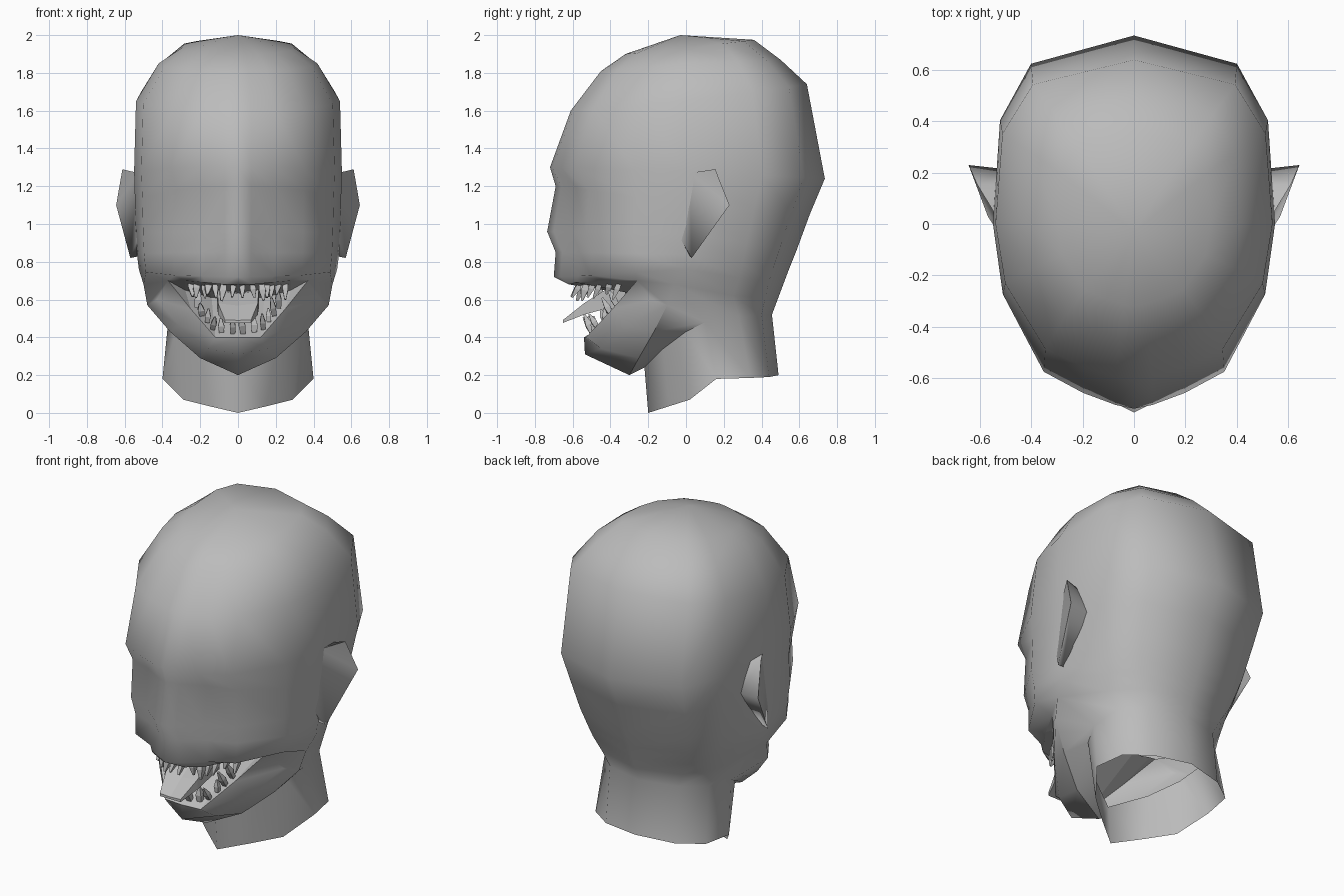
import bpy, bmesh, math, random
from mathutils import Vector

if "Cube" in bpy.data.objects:
    bpy.data.objects.remove(bpy.data.objects["Cube"])

random.seed(4)
grey = bpy.data.materials.new("grey")
grey.diffuse_color = (0.5, 0.5, 0.5, 1)
grey.use_nodes = True
grey.node_tree.nodes["Principled BSDF"].inputs["Base Color"].default_value = grey.diffuse_color


def finish(name, bm, smooth, recalc=True):
    if recalc:
        bmesh.ops.recalc_face_normals(bm, faces=bm.faces)
    me = bpy.data.meshes.new(name)
    bm.to_mesh(me)
    bm.free()
    me.materials.append(grey)
    for p in me.polygons:
        p.use_smooth = smooth
    ob = bpy.data.objects.new(name, me)
    bpy.context.collection.objects.link(ob)
    return ob


def mirror(bm):
    geom = bm.verts[:] + bm.edges[:] + bm.faces[:]
    new = bmesh.ops.duplicate(bm, geom=geom)["geom"]
    for v in new:
        if isinstance(v, bmesh.types.BMVert):
            v.co.x *= -1
    bmesh.ops.reverse_faces(bm, faces=[f for f in new if isinstance(f, bmesh.types.BMFace)])
    bmesh.ops.remove_doubles(bm, verts=bm.verts, dist=0.0005)


# Skull: stacked half rings running from the face centre to the back centre
COLS = [(0, -1), (.13, -.98), (.36, -.915), (.64, -.8), (.93, -.38),
        (1, 0), (.95, .55), (.73, .85), (0, 1)]
# front y, front z, half width, side z, back y, back z, recess beside the nose, back narrowing
RINGS = [(.32, 1.90, .30, 1.93, .36, 1.975, 0, 1),
         (.45, 1.81, .42, 1.85, .50, 1.87, 0, 1),
         (.61, 1.60, .54, 1.65, .64, 1.74, 0, 1),
         (.72, 1.30, .55, 1.28, .735, 1.24, 0, 1),
         (.69, 1.20, .545, 1.10, .655, 1.05, .05, .97),
         (.735, .96, .54, .95, .585, .86, .07, .92),
         (.69, .85, .535, .84, .545, .76, .07, .87),
         (.70, .72, .525, .76, .515, .68, .07, .83)]
LIP = [(0, -.62, .68), (.08, -.62, .68), (.17, -.58, .69), (.28, -.42, .70),
       (.37, -.26, .70), (.50, -.06, .68), (.40, .25, .62), (.27, .42, .61), (0, .485, .60)]
# Jaw rows from the lower lip to the underside, then the neck rings
JAW_LIP = [(0, -.54, .40), (.12, -.53, .40), (.25, -.39, .55)]
JAW_MID = [(0, -.535, .31), (.16, -.45, .34), (.31, -.31, .46), (.43, -.18, .60)]
JAW_LOW = [(0, -.30, .20), (.20, -.25, .29), (.36, -.17, .43), (.48, -.10, .57)]
NECK_TOP = [(0, -.22, .24), (.20, -.12, .34), (.33, 0, .43), (.37, .10, .48),
            (.35, .28, .51), (.23, .40, .52), (0, .455, .52)]
NECK_LOW = [(0, -.20, 0), (.15, -.09, .035), (.29, .02, .07), (.40, .16, .18),
            (.37, .34, .185), (.23, .44, .19), (0, .49, .20)]

bm = bmesh.new()


def row(points):
    return [bm.verts.new(p) for p in points]


def bridge(a, b):
    for i in range(len(a) - 1):
        bm.faces.new((a[i], a[i + 1], b[i + 1], b[i]))


rows = []
for yf, zf, w, zs, yb, zb, dip, narrow in RINGS:
    pts = []
    for k, (u, v) in enumerate(COLS):
        y = v * (yf if v < 0 else yb)
        z = zs + ((zf if v < 0 else zb) - zs) * abs(v)
        y += dip * {1: .3, 2: 1, 3: .8}.get(k, 0)
        pts.append((u * w * (narrow if k in (6, 7) else 1), y, z))
    rows.append(row(pts))
rows.append(row(LIP))
for a, b in zip(rows, rows[1:]):
    bridge(a, b)
crown = row([(0, -.03, 2.0)])[0]
for i in range(8):
    bm.faces.new((crown, rows[0][i], rows[0][i + 1]))

lip = rows[-1]
jaw_lip = row(JAW_LIP) + [lip[4]]
jaw_mid, jaw_low = row(JAW_MID), row(JAW_LOW)
neck_top, neck_low = row(NECK_TOP), row(NECK_LOW)
bridge(jaw_lip, jaw_mid)
bridge(jaw_mid, jaw_low)
bm.faces.new((lip[4], lip[5], jaw_low[3], jaw_mid[3]))
bridge(jaw_low, neck_top[:4])
bm.faces.new((jaw_low[3], lip[5], neck_top[3]))
bridge(lip[5:], neck_top[3:])
bridge(neck_top, neck_low)
# Keep the crease where the neck meets the underside of the jaw
for line in (neck_top[:4], jaw_low):
    for a, b in zip(line, line[1:]):
        bm.edges.get((a, b)).smooth = False
mirror(bm)
finish("head", bm, True)

# Mouth lining: floor and palate meeting at the throat
bm = bmesh.new()
throat = row([(0, -.18, .61), (.14, -.18, .61), (.28, -.20, .65), LIP[4]])
floor = row(JAW_LIP + [LIP[4]])
palate = row([LIP[0], LIP[2], LIP[3], LIP[4]])
for i in range(3):
    if i < 2:
        bm.faces.new((floor[i], floor[i + 1], throat[i + 1], throat[i]))
        bm.faces.new((palate[i + 1], palate[i], throat[i], throat[i + 1]))
    else:
        bm.faces.new((floor[2], floor[3], throat[2]))
        bm.faces.new((palate[3], palate[2], throat[2]))
bmesh.ops.delete(bm, geom=[v for v in bm.verts if not v.link_faces], context='VERTS')
mirror(bm)
finish("mouth_lining", bm, False, recalc=False)

# Ears: wedge flaps standing out towards the back
bm = bmesh.new()
a, b, c, d, e, f, g, h = row([
    (.53, .02, 1.27), (.525, -.04, .94), (.52, .02, .83), (.612, .155, 1.29),
    (.645, .23, 1.10), (.57, .03, .82), (.51, .15, 1.26), (.51, .215, 1.09)])
for face in ((a, d, e), (a, e, f, b), (d, g, h, e), (e, h, c, f), (a, g, d), (b, f, c)):
    bm.faces.new(face)
for pair in ((d, e), (e, f), (a, d)):
    bm.edges.get(pair).smooth = False
mirror(bm)
finish("ears", bm, True)


# Teeth: four sided spikes set along the two lips
def along(path, t):
    pts = [Vector(p) for p in path]
    s = t * (len(pts) - 1)
    i = min(int(s), len(pts) - 2)
    return pts[i].lerp(pts[i + 1], s - i)


def spike(bm, base, tip, r):
    axis = (tip - base).normalized()
    side = axis.cross(Vector((0, 1, 0))).normalized()
    fwd = axis.cross(side)
    spots = []
    for t, s in ((0, .75), (.45, 1), (1, .3)):
        mid = base.lerp(tip, t)
        spots.append([bm.verts.new(mid + r * s * (side * x + fwd * y))
                      for x, y in ((1, 1), (-1, 1), (-1, -1), (1, -1))])
    for lo, hi in zip(spots, spots[1:]):
        for i in range(4):
            bm.faces.new((lo[i], lo[(i + 1) % 4], hi[(i + 1) % 4], hi[i]))
    bm.faces.new(spots[0])
    bm.faces.new(spots[-1])


UPPER = [(0, -.56, .69), (.12, -.53, .69), (.19, -.44, .70), (.27, -.32, .70)]
LOWER = [(0, -.50, .42), (.12, -.48, .43), (.18, -.41, .50), (.23, -.34, .58)]
for name, path, drop, n in (("upper_teeth", UPPER, -1, 7), ("lower_teeth", LOWER, 1, 6)):
    bm = bmesh.new()
    for sx in (-1, 1):
        for i in range(n):
            base = along(path, (i + .45) / n)
            base.x *= sx
            tip = base + Vector((random.uniform(-.015, .015), random.uniform(-.06, .0),
                                 drop * random.uniform(.06, .10)))
            spike(bm, base, tip, random.uniform(.014, .019))
    finish(name, bm, False)

# Tongue: tapered slab hanging forward over the lower lip
bm = bmesh.new()
sections = [(-.32, .61, .10, .05), (-.43, .60, .11, .05), (-.54, .55, .105, .03), (-.65, .485, .07, .008)]
loops = [row([(-w, y, z + t), (0, y, z + t * .6), (w, y, z + t), (w, y, z - t), (-w, y, z - t)])
         for y, z, w, t in sections]
for p, q in zip(loops, loops[1:]):
    for i in range(5):
        bm.faces.new((p[i], p[(i + 1) % 5], q[(i + 1) % 5], q[i]))
bm.faces.new(loops[0])
bm.faces.new(loops[-1])
finish("tongue", bm, False)
